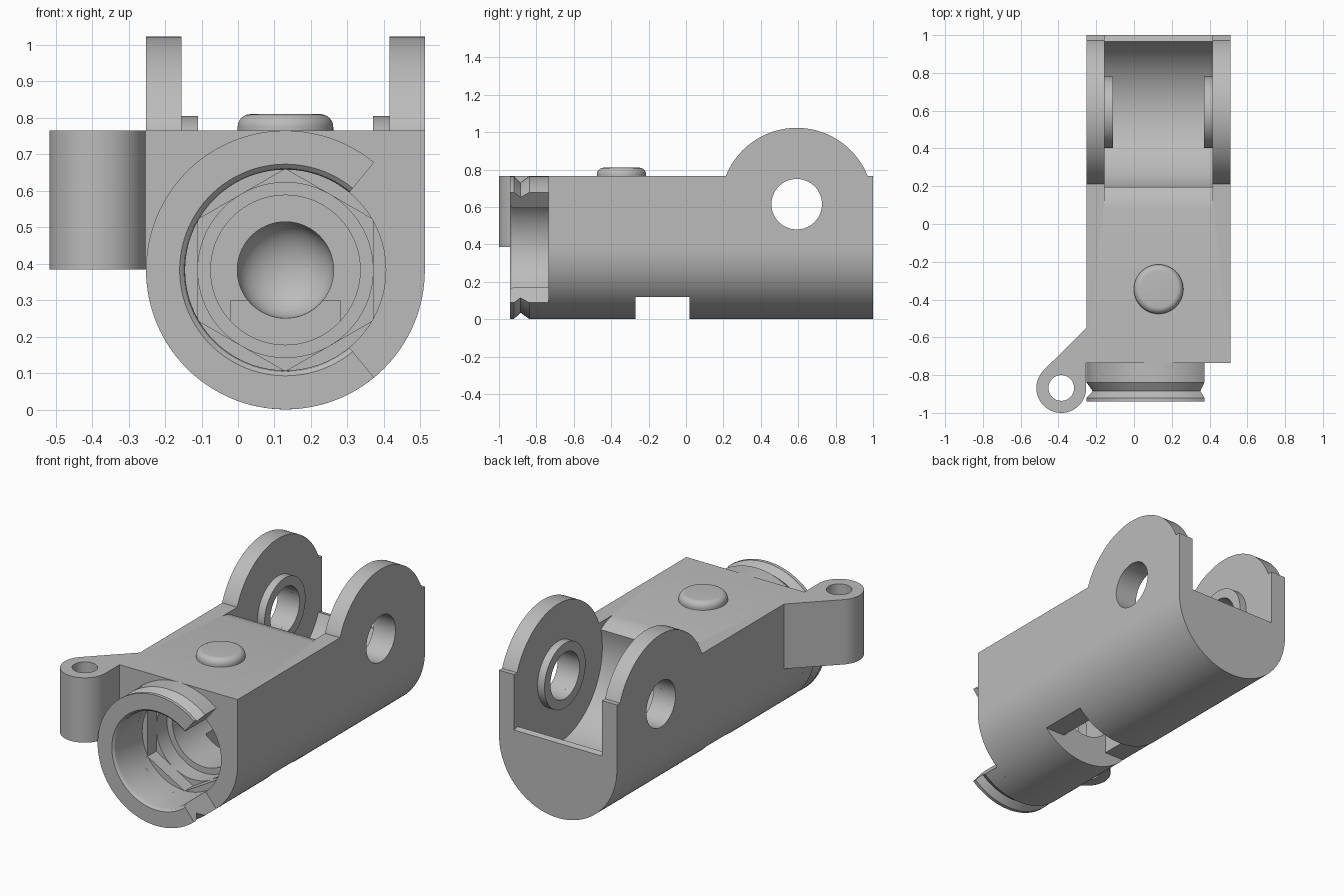
import bpy, bmesh
from math import sin, cos, pi, radians

cube = bpy.data.objects.get("Cube")
if cube:
    bpy.data.objects.remove(cube, do_unlink=True)

grey = bpy.data.materials.new("light grey")
grey.use_nodes = True
grey.diffuse_color = (0.5, 0.5, 0.5, 1)
grey.node_tree.nodes["Principled BSDF"].inputs["Base Color"].default_value = (0.5, 0.5, 0.5, 1)

CX, CZ, R = 0.13, 0.383, 0.382       # barrel axis and radius
PY, PZ = 0.592, 0.615                # pivot centre
TOP, FRONT, BACK = 0.765, -0.735, 1.0


def place(axis, u, v, w):
    return {"x": (w, u, v), "y": (u, w, v), "z": (u, v, w)}[axis]


def arc(cu, cv, r, start, end, n=48):
    angles = [radians(start + (end - start) * i / n) for i in range(n + 1)]
    return [(cu + r * cos(a), cv + r * sin(a)) for a in angles]


def circle(cu, cv, r, n=64):
    return arc(cu, cv, r, 0, 360, n)[:-1]


def finish(name, bm):
    bmesh.ops.remove_doubles(bm, verts=bm.verts, dist=1e-5)
    bmesh.ops.recalc_face_normals(bm, faces=bm.faces)
    mesh = bpy.data.meshes.new(name)
    bm.to_mesh(mesh)
    bm.free()
    mesh.materials.append(grey)
    ob = bpy.data.objects.new(name, mesh)
    bpy.context.collection.objects.link(ob)
    return ob


def prism(name, points, axis, low, high):
    bm = bmesh.new()
    a, b = [[bm.verts.new(place(axis, u, v, w)) for u, v in points] for w in (low, high)]
    n = len(points)
    bm.faces.new(a)
    bm.faces.new(b[::-1])
    for i in range(n):
        j = (i + 1) % n
        bm.faces.new((a[i], a[j], b[j], b[i]))
    return finish(name, bm)


def lathe(name, section, axis, cu, cv, start=0, end=360, n=72):
    """Sweep a closed (radius, position) section around an axis."""
    bm = bmesh.new()
    rings = []
    for i in range(n + 1):
        a = radians(start + (end - start) * i / n)
        rings.append([bm.verts.new(place(axis, cu + r * cos(a), cv + r * sin(a), w))
                      for r, w in section])
    m = len(section)
    for p, q in zip(rings, rings[1:]):
        for k in range(m):
            j = (k + 1) % m
            if section[k][0] or section[j][0]:
                bm.faces.new((p[k], p[j], q[j], q[k]))
    if end - start < 360:
        bm.faces.new(rings[0])
        bm.faces.new(rings[-1][::-1])
    return finish(name, bm)


def combine(target, tool, operation):
    mod = target.modifiers.new(tool.name, "BOOLEAN")
    mod.object, mod.operation, mod.solver = tool, operation, "EXACT"
    bpy.context.view_layer.objects.active = target
    bpy.ops.object.modifier_apply(modifier=mod.name)
    bpy.data.objects.remove(tool, do_unlink=True)


# U-shaped housing
body = prism("housing", [(CX + R, TOP), (CX - R, TOP)] + arc(CX, CZ, R, 180, 360, 64),
             "y", FRONT, BACK)

# Two rounded clevis ears
ear = [(0.215, 0.45), (BACK, 0.45)] + arc(PY, PZ, BACK - PY, 0, 158.4)
for side, low, high in (("right", CX - R, -0.155), ("left", 0.415, CX + R)):
    combine(body, prism(side + "_ear", ear, "x", low, high), "UNION")

# Scooped slot between the ears, with an eased front lip
slot = [(0.08, 1.1), (0.08, TOP), (0.12, 0.758), (0.16, 0.743)]
slot += arc(PY, PZ, 0.41, 165, 336) + [(BACK, 0.44), (1.1, 0.44), (1.1, 1.1)]
combine(body, prism("slot_cutter", slot, "x", -0.155, 0.415), "DIFFERENCE")
combine(body, prism("pivot_cutter", circle(PY, PZ, 0.135), "x", -1, 1), "DIFFERENCE")

# Stepped bore with a hexagonal socket and rounded blind end
bore = [(0, -1), (0.275, -1), (0.275, -0.68), (0.24, -0.68), (0.24, -0.5),
        (0.205, -0.5), (0.205, -0.02), (0.132, -0.02)]
bore += [(0.132 * cos(t), 0.03 + 0.1 * sin(t)) for t in [i * pi / 16 for i in range(8)]]
bore += [(0, 0.13)]
combine(body, lathe("bore_cutter", bore, "y", CX, CZ), "DIFFERENCE")
hexagon = [(CX + 0.277 * cos(a), CZ + 0.277 * sin(a))
           for a in [pi / 6 + i * pi / 3 for i in range(6)]]
combine(body, prism("socket_cutter", hexagon, "y", -0.7, -0.6), "DIFFERENCE")

# Underside window opening into the bore
for width, height in ((0.6, 0.12), (0.15, 0.3)):
    window = [(CX - width, -0.1), (CX + width, -0.1), (CX + width, height), (CX - width, height)]
    combine(body, prism("window_cutter", window, "y", -0.27, 0.02), "DIFFERENCE")

# Bosses inside the ears
parts = [body]
for side, low, high in (("right", -0.157, -0.11), ("left", 0.37, 0.417)):
    ring = [(0.135, low), (0.19, low), (0.19, high), (0.135, high)]
    parts.append(lathe(side + "_pivot_boss", ring, "x", PY, PZ))

# Open collar with a V groove
collar = [(0.275, FRONT), (0.275, -0.915), (0.279, -0.93), (0.29, -0.94), (R, -0.94),
          (R, -0.92), (0.348, -0.885), (R, -0.838), (R, FRONT)]
parts.append(lathe("collar", collar, "y", CX, CZ, 50.5, 309.5))

# Rounded push button
button = [(0, 0.75), (0.131, 0.75)]
button += arc(0.096, 0.775, 0.035, 0, 90, 8) + [(0, 0.81)]
parts.append(lathe("button", button, "z", CX, -0.345))

# Side lug with a vertical hole
lug = arc(-0.385, -0.868, 0.132, 135, 360) + [(-0.253, FRONT), (-0.24, FRONT + 0.005),
                                            (-0.24, -0.545), (-0.252, -0.549)]
side_lug = prism("side_lug", lug, "z", 0.385, TOP)
combine(side_lug, prism("lug_hole_cutter", circle(-0.385, -0.868, 0.068), "z", 0, 1), "DIFFERENCE")
parts.append(side_lug)

# Smooth curved walls, keep edges crisp
for ob in parts:
    bpy.ops.object.select_all(action="DESELECT")
    ob.select_set(True)
    bpy.context.view_layer.objects.active = ob
    bpy.ops.object.shade_smooth_by_angle(angle=radians(25))
